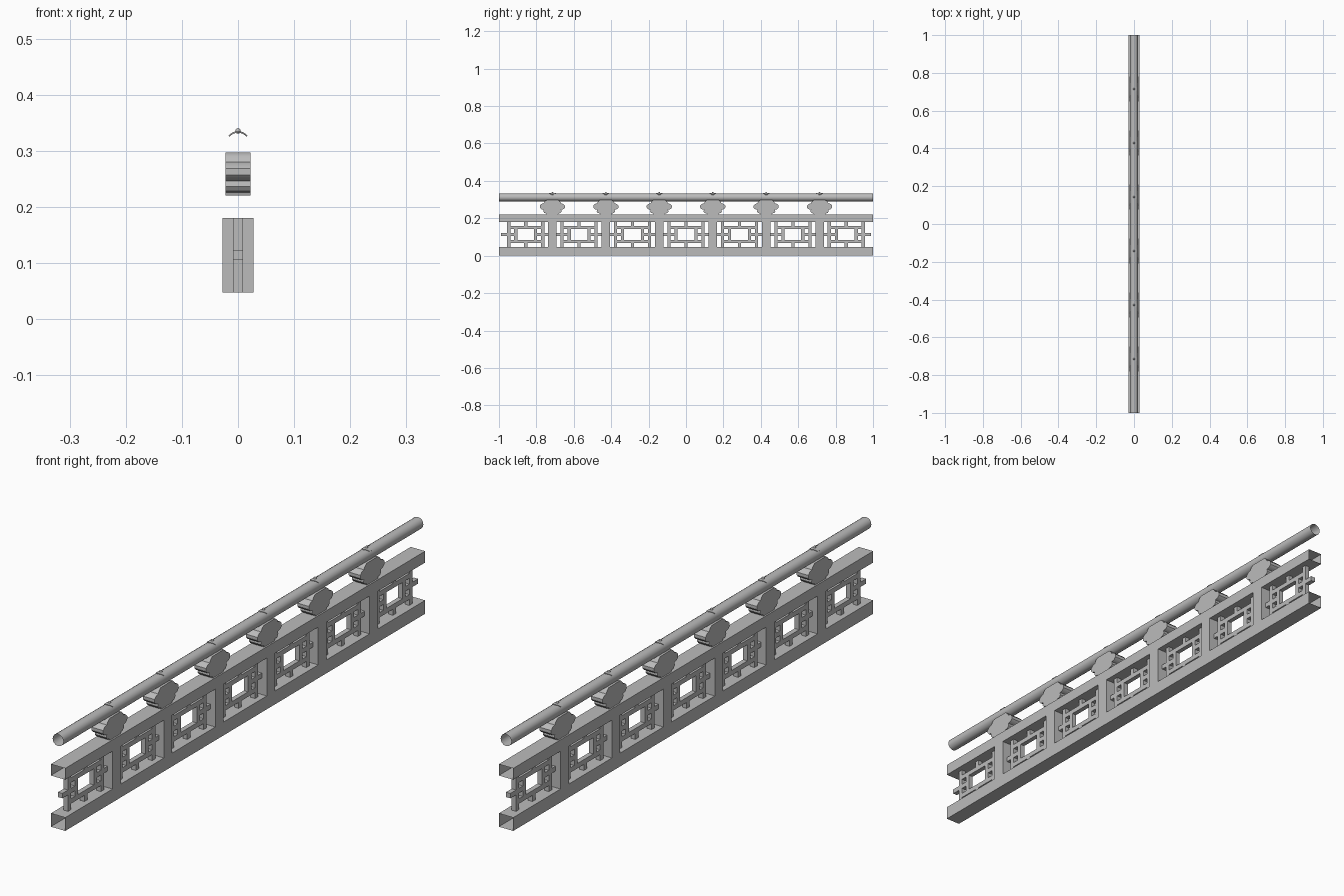
import bpy, bmesh, math
from mathutils import Matrix

cube = bpy.data.objects.get("Cube")
if cube:
    bpy.data.objects.remove(cube, do_unlink=True)

stone = bpy.data.materials.new("grey_stone")
stone.use_nodes = True
colour = (0.5, 0.5, 0.5, 1)
stone.diffuse_color = colour
stone.node_tree.nodes["Principled BSDF"].inputs["Base Color"].default_value = colour

PITCH = 2 / 7
MID = 0.1135          # height of the lattice centre
BAR = 0.017           # lattice bar thickness
BASE_TOP, RAIL_LOW, RAIL_TOP = 0.047, 0.18, 0.22


def finish(name, bm, smooth=False):
    bmesh.ops.recalc_face_normals(bm, faces=bm.faces)
    mesh = bpy.data.meshes.new(name)
    bm.to_mesh(mesh)
    bm.free()
    mesh.materials.append(stone)
    obj = bpy.data.objects.new(name, mesh)
    bpy.context.collection.objects.link(obj)
    if smooth:
        bpy.ops.object.select_all(action='DESELECT')
        obj.select_set(True)
        bpy.context.view_layer.objects.active = obj
        bpy.ops.object.shade_smooth_by_angle(angle=math.radians(40))
    return obj


def add_box(bm, width, y0, y1, z0, z1):
    m = Matrix.Translation((0, (y0 + y1) / 2, (z0 + z1) / 2))
    m = m @ Matrix.Diagonal((width, y1 - y0, z1 - z0, 1))
    return bmesh.ops.create_cube(bm, size=1, matrix=m)["verts"]


def remove_ends(bm):
    ends = [f for f in bm.faces if abs(f.calc_center_median().y) > 0.99]
    bmesh.ops.delete(bm, geom=ends, context='FACES')


# Hollow box rails, open at both ends
for name, low, high in (("base_rail", 0, BASE_TOP), ("middle_rail", RAIL_LOW, RAIL_TOP)):
    bm = bmesh.new()
    add_box(bm, 0.056, -1, 1, low, high)
    bm.normal_update()
    remove_ends(bm)
    finish(name, bm)

# Round open handrail
HAND_Z, HAND_R = 0.312, 0.021
bm = bmesh.new()
m = Matrix.Translation((0, 0, HAND_Z)) @ Matrix.Rotation(math.pi / 2, 4, 'X')
bmesh.ops.create_cone(bm, cap_ends=True, segments=16, radius1=HAND_R,
                      radius2=HAND_R, depth=2, matrix=m)
remove_ends(bm)
finish("handrail", bm, True)

# Lattice panels
for i in range(7):
    y = (i - 3) * PITCH
    bm = bmesh.new()
    h = BAR / 2

    def bar(ya, yb, za, zb):
        add_box(bm, BAR, y + ya, y + yb, za, zb)

    for s in (-1, 1):
        bar(s * 0.091 - h, s * 0.091 + h, BASE_TOP, RAIL_LOW)          # outer upright
        bar(s * 0.053 - h, s * 0.053 + h, MID - 0.037, MID + 0.037)    # window side
        bar(-0.091, 0.091, MID + s * 0.037 - h, MID + s * 0.037 + h)   # crossbar
        a, b = sorted((s * 0.053, s * 0.131))
        bar(a, b, MID - h, MID + h)                                    # side stub
    bar(-h, h, BASE_TOP, MID - 0.037)                                  # lower stub
    bar(-h, h, MID + 0.037, RAIL_LOW)                                  # upper stub
    finish("lattice_panel", bm)

# Half outline of the scrolled bracket, as distance from centre and height
OUTLINE = [(0.03, 0.22), (0.032, 0.226), (0.043, 0.228), (0.049, 0.236),
           (0.047, 0.246), (0.06, 0.249), (0.067, 0.257), (0.067, 0.268),
           (0.058, 0.277), (0.047, 0.28), (0.041, 0.29), (0.032, 0.297)]

for i in range(6):
    y = (i - 2.5) * PITCH
    # Post
    bm = bmesh.new()
    add_box(bm, 0.056, y - 0.023, y + 0.023, BASE_TOP, RAIL_LOW)
    finish("post", bm)

    # Bracket carrying the handrail
    bm = bmesh.new()
    loop = OUTLINE + [(-a, z) for a, z in reversed(OUTLINE)]
    face = bm.faces.new([bm.verts.new((-0.0225, y + a, z)) for a, z in loop])
    new = bmesh.ops.extrude_face_region(bm, geom=[face])["geom"]
    bmesh.ops.translate(bm, vec=(0.045, 0, 0),
                        verts=[v for v in new if isinstance(v, bmesh.types.BMVert)])
    finish("bracket", bm, True)

    # Curved leaf saddle on top of the handrail
    bm = bmesh.new()
    rows = []
    for k in range(9):
        t = (k - 4) / 4
        ang = t * 0.85
        half = 0.018 - 0.012 * abs(t)
        row = []
        for r, d in ((0.02, -half), (0.02, half), (0.0228, half), (0.0228, -half)):
            row.append(bm.verts.new((r * math.sin(ang), y + d, HAND_Z + r * math.cos(ang))))
        rows.append(row)
    for p, q in zip(rows, rows[1:]):
        for j in range(4):
            bm.faces.new((p[j], p[(j + 1) % 4], q[(j + 1) % 4], q[j]))
    bm.faces.new(rows[0])
    bm.faces.new(rows[-1])
    finish("saddle", bm, True)

    # Small knob
    bm = bmesh.new()
    bmesh.ops.create_uvsphere(bm, u_segments=10, v_segments=6, radius=0.005,
                              matrix=Matrix.Translation((0, y, 0.3355)))
    finish("knob", bm, True)
